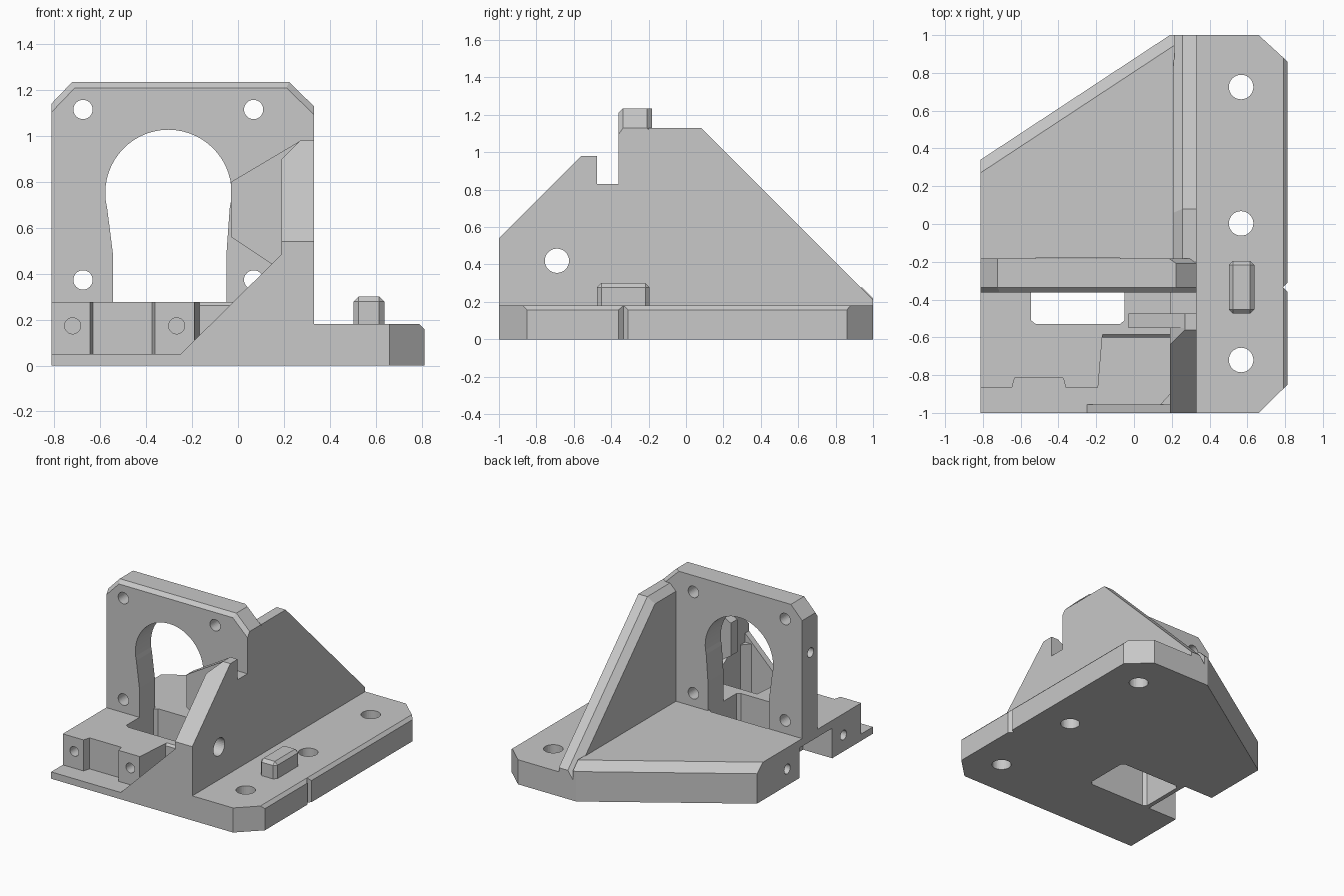
import bpy, bmesh, math

if "Cube" in bpy.data.objects:
    bpy.data.objects.remove(bpy.data.objects["Cube"], do_unlink=True)

GREY = (0.58, 0.58, 0.58, 1)
mat = bpy.data.materials.new("matte_grey")
mat.use_nodes = True
mat.diffuse_color = GREY
mat.node_tree.nodes["Principled BSDF"].inputs["Base Color"].default_value = GREY

# Placement of profile (u, v) and depth w for each extrusion axis
AXES = {
    "x": lambda u, v, w: (w, u, v),
    "y": lambda u, v, w: (u, w, v),
    "z": lambda u, v, w: (u, v, w),
}


def prism(name, axis, start, end, points, bevel=0, rule=None):
    """Extrude a profile along an axis; bevel the edges picked by rule(a, b)."""
    bm = bmesh.new()
    place = AXES[axis]
    low = [bm.verts.new(place(u, v, start)) for u, v in points]
    high = [bm.verts.new(place(u, v, end)) for u, v in points]
    bm.faces.new(low)
    bm.faces.new(high)
    n = len(points)
    for i in range(n):
        j = (i + 1) % n
        bm.faces.new((low[i], low[j], high[j], high[i]))
    bmesh.ops.recalc_face_normals(bm, faces=bm.faces)
    if rule:
        edges = [e for e in bm.edges if rule(e.verts[0].co, e.verts[1].co)]
        bmesh.ops.bevel(bm, geom=edges, offset=bevel, segments=1, affect='EDGES')
    mesh = bpy.data.meshes.new(name)
    bm.to_mesh(mesh)
    bm.free()
    mesh.materials.append(mat)
    obj = bpy.data.objects.new(name, mesh)
    bpy.context.collection.objects.link(obj)
    return obj


def rect(u0, u1, v0, v1):
    return [(u0, v0), (u1, v0), (u1, v1), (u0, v1)]


def circle(u, v, r, n=32):
    return [(u + r * math.cos(2 * math.pi * i / n),
             v + r * math.sin(2 * math.pi * i / n)) for i in range(n)]


def combine(obj, other, operation='DIFFERENCE'):
    mod = obj.modifiers.new("combine", 'BOOLEAN')
    mod.operation = operation
    mod.solver = 'EXACT'
    mod.object = other
    bpy.context.view_layer.objects.active = obj
    bpy.ops.object.modifier_apply(modifier=mod.name)
    bpy.data.objects.remove(other, do_unlink=True)


def drill(obj, axis, u, v, r, start, end):
    combine(obj, prism("drill", axis, start, end, circle(u, v, r)))


# Mounting flange with vertical screw holes and a small side groove
flange = prism("mounting_flange", "z", 0, 0.18,
               [(0.3, -1), (0.66, -1), (0.813, -0.85), (0.813, -0.36), (0.79, -0.335),
                (0.813, -0.31), (0.813, 0.86), (0.66, 1), (0.3, 1)], 0.022,
               lambda a, b: min(a.z, b.z) > 0.1 and min(a.x, b.x) > 0.8
               and abs(a.y - b.y) > 0.3)
for y in (-0.72, 0.003, 0.725):
    drill(flange, "z", 0.567, y, 0.065, -0.1, 0.3)

# Locating key on the flange
key = prism("locating_key", "z", 0.15, 0.30, rect(0.502, 0.637, -0.475, -0.195), 0.022,
            lambda a, b: max(a.z, b.z) > 0.29)

# Thin front ledge
ledge = prism("front_ledge", "z", 0, 0.05, rect(-0.813, 0.21, -1, -0.58))

# Thick deck with its slanted rear edge chamfered
deck = prism("deck", "z", 0, 0.277,
             [(-0.813, -0.865), (-0.645, -0.865), (-0.632, -0.815), (-0.375, -0.815),
              (-0.362, -0.865), (-0.19, -0.865), (-0.168, -0.6), (0.215, -0.6),
              (0.215, 1), (0.19, 1), (-0.813, 0.34)], 0.058,
             lambda a, b: min(a.z, b.z) > 0.2 and min(a.y, b.y) > 0.3
             and abs(a.x - b.x) > 0.02)

# Chamfer on the pocket edge behind the gusset
combine(deck, prism("pocket_chamfer", "x", -0.168, 0.3,
                    [(-0.62, 0.242), (-0.565, 0.297), (-0.62, 0.297)]))

# Opening through the deck, and the separate recess under its left side
combine(deck, prism("window", "z", -0.1, 0.4,
                    [(-0.52, -0.18), (-0.545, -0.2), (-0.545, -0.51), (-0.52, -0.53),
                     (-0.075, -0.53), (-0.05, -0.51), (-0.05, -0.2), (-0.075, -0.18)]))
combine(deck, prism("side_recess", "z", -0.1, 0.22, rect(-0.9, -0.577, -0.53, -0.15)))

# Screw holes in the front and left side of the deck
for x in (-0.72, -0.267):
    drill(deck, "y", x, 0.173, 0.035, -0.95, -0.6)
for y in (-0.66, -0.01):
    drill(deck, "x", y, 0.12, 0.035, -0.9, -0.5)

# Side wall: front half with a slot and a chamfered tip
front_wall = prism("front_side_wall", "x", 0.19, 0.33,
                   [(-1, 0), (-1, 0.54), (-0.56, 0.98), (-0.475, 0.98),
                    (-0.475, 0.83), (-0.34, 0.83), (-0.34, 0)])
drill(front_wall, "x", -0.69, 0.42, 0.065, 0, 0.5)
combine(front_wall, prism("tip_chamfer", "y", -1.1, -0.4,
                          [(0.17, 0.88), (0.29, 1.0), (0.17, 1.0)]))

# Side wall: rear half with a chamfered inner top edge
rear_wall = prism("rear_side_wall", "x", 0.209, 0.33,
                  [(-0.355, 0), (-0.355, 0.3), (-0.2, 0.3), (-0.2, 1.13),
                   (0.08, 1.13), (1, 0.21), (1, 0)], 0.048,
                  lambda a, b: max(a.x, b.x) < 0.21 and abs(a.y - b.y) > 0.25
                  and max(a.z, b.z) > 1)

# Upright motor plate with cut corners, a chamfered front rim and one rear corner
upright = prism("motor_plate", "y", -0.362, -0.182,
                [(-0.813, 0.25), (-0.813, 1.14), (-0.722, 1.235), (0.222, 1.235),
                 (0.33, 1.13), (0.33, 0.25)], 0.026,
                lambda a, b: min(a.z, b.z) > 1
                and (max(a.y, b.y) < -0.3 or min(a.y, b.y) > -0.2 and min(a.x, b.x) > 0))
keyhole = [(-0.05, 0.1), (-0.05, 0.49)]
for i in range(33):
    t = math.radians(-14 + 208 * i / 32)
    keyhole.append((-0.303 + 0.275 * math.cos(t), 0.752 + 0.275 * math.sin(t)))
keyhole += [(-0.545, 0.49), (-0.545, 0.1)]
combine(upright, prism("keyhole", "y", -0.5, 0, keyhole))
for x in (-0.675, 0.068):
    for z in (0.373, 1.115):
        drill(upright, "y", x, z, 0.042, -0.5, 0)
drill(upright, "x", -0.28, 0.87, 0.035, -0.9, -0.65)

# Front triangular gusset with a small corner fillet behind it
gusset = prism("front_gusset", "y", -1, -0.955,
               [(-0.25, 0.04), (0.25, 0.04), (0.25, 0.485), (0.19, 0.485), (-0.25, 0.05)])
fillet = prism("gusset_fillet", "z", 0.04, 0.42,
               [(0.135, -0.96), (0.2, -0.96), (0.2, -0.9), (0.19, -0.9)])

# Tapered fin beside the slot
fin = prism("fin", "y", -0.55, -0.475,
            [(-0.03, 0.56), (-0.03, 0.8), (0.27, 0.978), (0.27, 0.36)])

# Fuse the parts into one solid bracket
for part in (ledge, front_wall, rear_wall, flange, key, upright, gusset, fillet, fin):
    combine(deck, part, 'UNION')
deck.name = deck.data.name = "motor_bracket"
